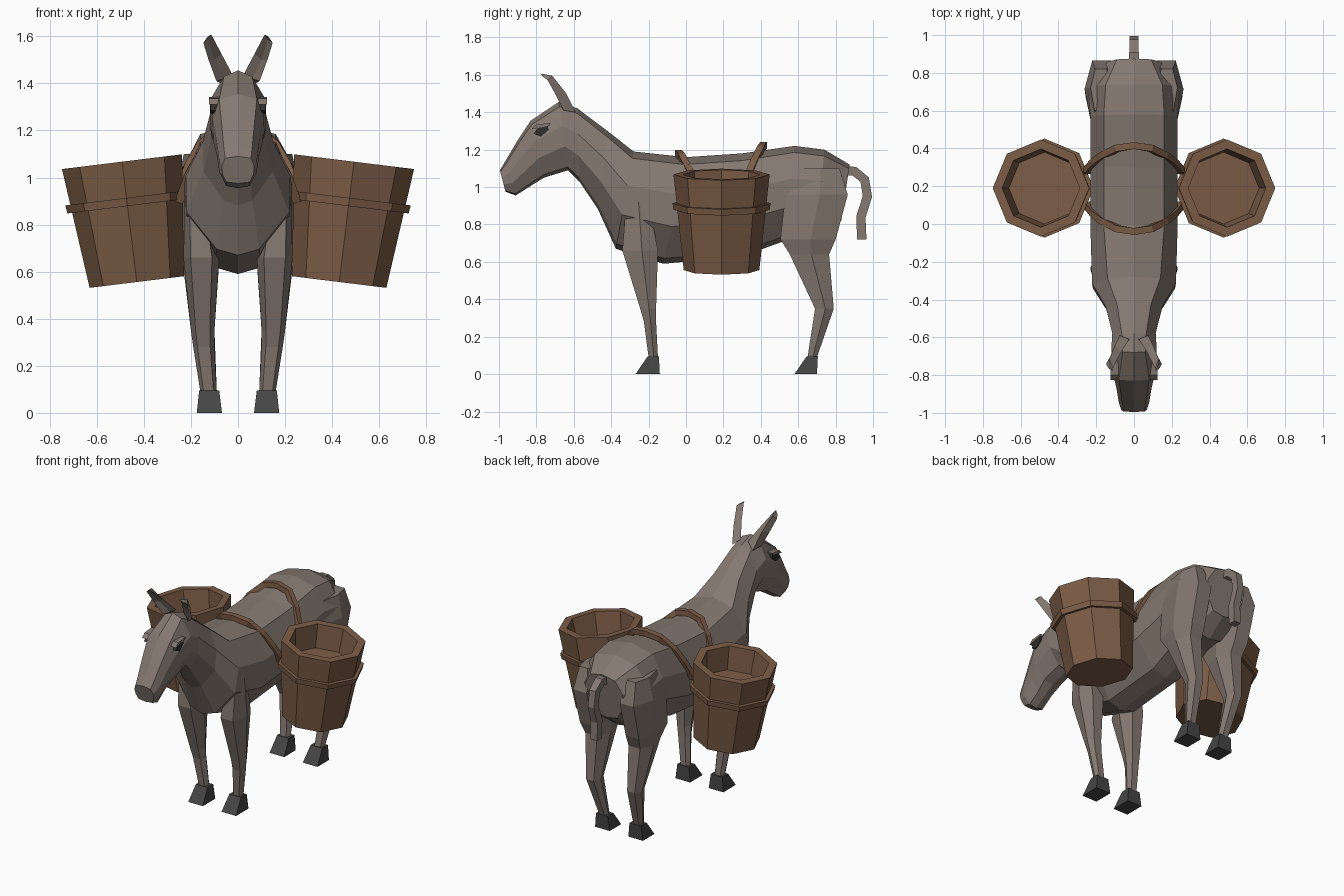
import bpy, bmesh, math
from mathutils import Vector

if "Cube" in bpy.data.objects:
    bpy.data.objects.remove(bpy.data.objects["Cube"])


def material(name, rgb):
    m = bpy.data.materials.new(name)
    m.diffuse_color = (*rgb, 1)
    m.use_nodes = True
    m.node_tree.nodes["Principled BSDF"].inputs["Base Color"].default_value = m.diffuse_color
    return m


FUR = material("grey_brown_fur", (0.235, 0.19, 0.165))
WOOD = material("brown_wood", (0.20, 0.108, 0.062))
HOOF = material("dark_hoof", (0.06, 0.06, 0.06))
EYE = material("eye_black", (0.03, 0.028, 0.028))


def loft(name, rings, mat, both=False):
    """Skin a list of equal-length point rings, capped; optionally mirrored in x."""
    bm = bmesh.new()
    for s in ((1, -1) if both else (1,)):
        loops = [[bm.verts.new((s * x, y, z)) for x, y, z in r] for r in rings]
        n = len(loops[0])
        for a, b in zip(loops, loops[1:]):
            for i in range(n):
                j = (i + 1) % n
                bm.faces.new((a[i], a[j], b[j], b[i]))
        bm.faces.new(loops[0])
        bm.faces.new(loops[-1])
    bmesh.ops.recalc_face_normals(bm, faces=bm.faces)
    me = bpy.data.meshes.new(name)
    bm.to_mesh(me)
    bm.free()
    me.materials.append(mat)
    ob = bpy.data.objects.new(name, me)
    bpy.context.collection.objects.link(ob)
    return ob


def body_ring(top, bot, wt, wm, wb):
    """Ten-sided symmetric section between a top and a bottom (y, z) point."""
    half = [(0, 0), (wt, .07), (wm, .35), (wm * .98, .65), (wb, .95), (0, 1)]
    pts = half + [(-x, t) for x, t in half[-2:0:-1]]
    return [(x, top[0] + (bot[0] - top[0]) * t, top[1] + (bot[1] - top[1]) * t)
            for x, t in pts]


def leg_ring(z, y0, y1, x0, x1):
    """Six-sided horizontal section filling the given extents."""
    cx, cy, hx, hy = (x0 + x1) / 2, (y0 + y1) / 2, (x1 - x0) / 2, (y1 - y0) / 2
    return [(cx + hx * a, cy + hy * b, z)
            for a, b in ((1, .1), (.55, 1), (-.55, 1), (-1, .1), (-.6, -1), (.6, -1))]


def box_ring(z, y0, y1, x0, x1):
    return [(x0, y0, z), (x1, y0, z), (x1, y1, z), (x0, y1, z)]


def tube(name, path, side, widths, thick, mat):
    """Rectangular strip swept along a path."""
    path = [Vector(p) for p in path]
    rings = []
    for i, p in enumerate(path):
        t = (path[min(i + 1, len(path) - 1)] - path[max(i - 1, 0)]).normalized()
        n = t.cross(Vector(side)).normalized()
        s = n.cross(t) * widths[i] / 2
        n *= thick / 2
        rings.append([p + s + n, p - s + n, p - s - n, p + s - n])
    return loft(name, rings, mat)


# head, neck and trunk
sections = [
    ((-.995, 1.09), (-.965, .975), .055, .068, .05),
    ((-.965, 1.14), (-.91, .955), .06, .08, .05),
    ((-.90, 1.25), (-.825, 1.01), .07, .092, .05),
    ((-.83, 1.355), (-.76, 1.05), .08, .108, .06),
    ((-.68, 1.455), (-.63, 1.09), .06, .12, .06),
    ((-.58, 1.42), (-.57, 1.03), .065, .115, .05),
    ((-.42, 1.30), (-.47, .88), .09, .15, .06),
    ((-.28, 1.19), (-.375, .67), .14, .222, .09),
    ((0, 1.16), (-.12, .59), .16, .23, .10),
    ((.30, 1.18), (.30, .63), .16, .23, .10),
    ((.58, 1.22), (.55, .72), .16, .23, .12),
    ((.74, 1.20), (.70, .72), .15, .245, .12),
    ((.875, 1.12), (.83, .82), .09, .14, .08),
]
loft("body", [body_ring(*s) for s in sections], FUR)

# legs
loft("front_legs", [leg_ring(*r) for r in (
    (.92, -.32, -.20, .13, .225), (.66, -.34, -.15, .08, .232),
    (.35, -.245, -.16, .10, .20), (.28, -.225, -.16, .10, .19),
    (.09, -.20, -.15, .09, .16))], FUR, True)
loft("hind_legs", [leg_ring(*r) for r in (
    (1.10, .60, .82, .12, .23), (.96, .53, .865, .08, .262),
    (.72, .505, .80, .08, .255), (.64, .555, .765, .08, .235),
    (.35, .69, .79, .10, .20), (.09, .65, .70, .09, .16))], FUR, True)

# hooves
for name, y0, y1, y2, y3 in (("front_hooves", -.27, -.14, -.205, -.145),
                             ("hind_hooves", .58, .70, .645, .705)):
    loft(name, [box_ring(0, y0, y1, .068, .175), box_ring(.095, y2, y3, .08, .165)],
         HOOF, True)

# ears, folded open to the front
loft("ears", [
    [(.092, -.655, 1.41), (.075, -.59, 1.40), (.025, -.61, 1.44), (.06, -.625, 1.42)],
    [(.125, -.70, 1.50), (.10, -.64, 1.50), (.07, -.68, 1.525), (.10, -.672, 1.50)],
    [(.147, -.74, 1.572), (.13, -.715, 1.595), (.112, -.765, 1.605), (.126, -.75, 1.585)],
    [(.135, -.765, 1.59), (.127, -.745, 1.60), (.115, -.778, 1.606), (.124, -.77, 1.597)],
], FUR, True)

# eyes and brows
eye = [(-.815, 1.285), (-.775, 1.27), (-.735, 1.305), (-.74, 1.33), (-.785, 1.325)]
loft("eyes", [[(x, y, z) for y, z in eye] for x in (.07, .117)], EYE, True)
brow = [(-.825, 1.31), (-.78, 1.318), (-.73, 1.328), (-.725, 1.342), (-.80, 1.335)]
loft("brows", [[(x, y, z) for y, z in brow] for x in (.06, .124)], FUR, True)

# tail
tube("tail", [(0, .84, 1.085), (0, .90, 1.085), (0, .955, 1.04), (0, .97, .95),
              (0, .935, .84), (0, .94, .72)], (1, 0, 0),
     [.06, .05, .045, .045, .05, .05], .05, FUR)

# baskets: tilted octagonal tubs with a hollow top and a raised band
TILT = math.radians(7)
U = Vector((math.cos(TILT), 0, -math.sin(TILT)))
W = Vector((math.sin(TILT), 0, math.cos(TILT)))
BASE = Vector((.43, .19, .556))


def tub_ring(h, r):
    return [BASE + W * h + U * (r * math.cos(i * math.pi / 4))
            + Vector((0, r * math.sin(i * math.pi / 4), 0)) for i in range(8)]


loft("baskets", [tub_ring(0, .202), tub_ring(.515, .257),
                 tub_ring(.515, .207), tub_ring(.36, .19)], WOOD, True)
loft("basket_bands", [tub_ring(.325, .225), tub_ring(.325, .257),
                      tub_ring(.36, .262), tub_ring(.36, .225)], WOOD, True)

# straps over the back, bowed towards the baskets
half_path = [(0, 0, 0), (.09, .1, -.015), (.165, .38, -.09), (.21, .62, -.17), (.25, .95, -.28)]
for name, y, z, reach in (("front_strap", -.04, 1.18, .15), ("rear_strap", .415, 1.222, -.14)):
    right = [(x, y + reach * k, z + dz) for x, k, dz in half_path]
    left = [(-a, b, c) for a, b, c in right[:0:-1]]
    tube(name, left + right, (0, 1, 0), [.036] * 9, .036, WOOD)
